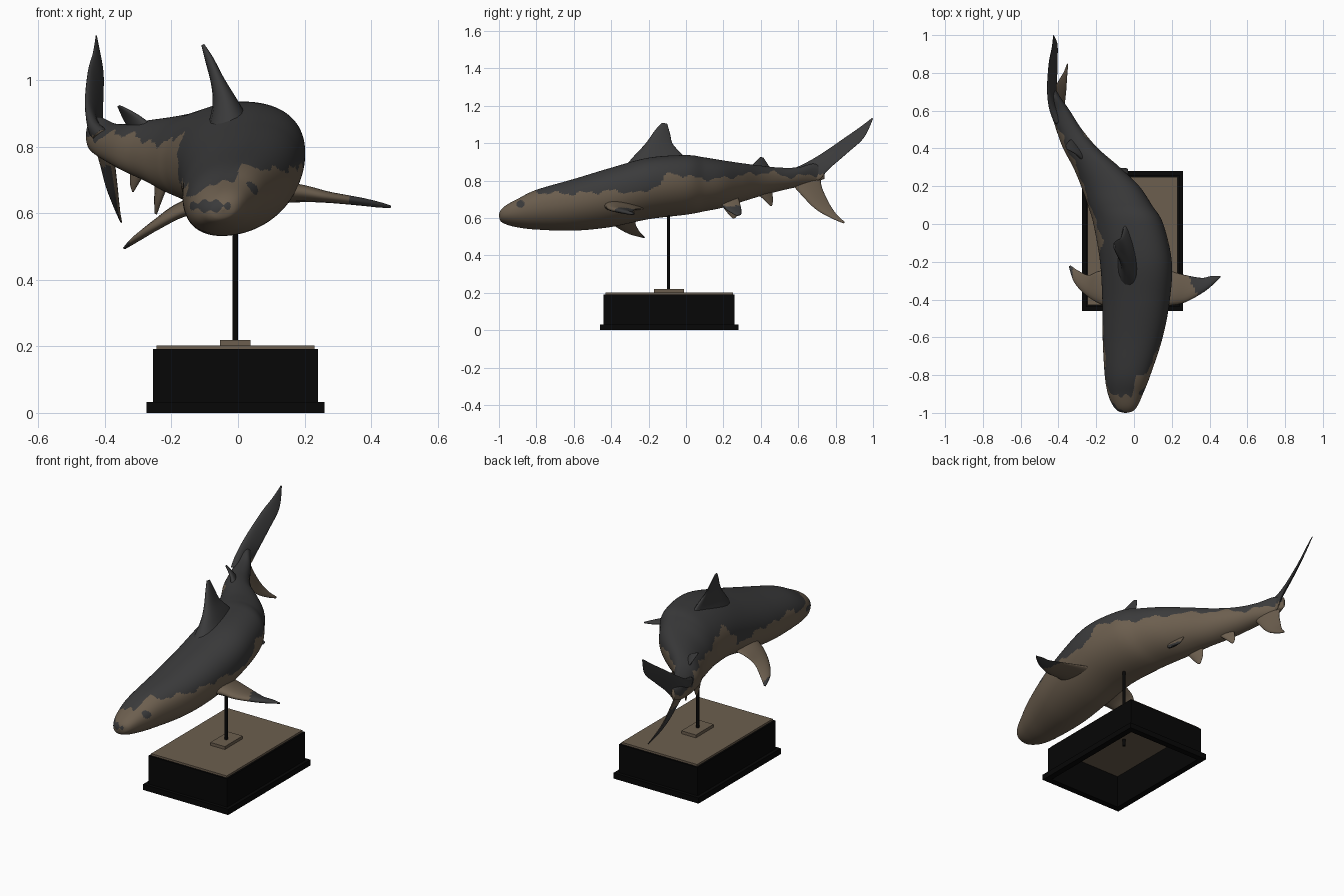
import bpy, bmesh, math
from mathutils import Vector

if "Cube" in bpy.data.objects:
    bpy.data.objects.remove(bpy.data.objects["Cube"])


def material(name, rgb):
    m = bpy.data.materials.new(name)
    m.use_nodes = True
    m.diffuse_color = (*rgb, 1)
    bsdf = m.node_tree.nodes["Principled BSDF"]
    bsdf.inputs["Base Color"].default_value = (*rgb, 1)
    bsdf.inputs["Roughness"].default_value = 0.8
    return m


GREY = material("slate grey", (0.043, 0.043, 0.044))
TAN = material("dull tan", (0.15, 0.113, 0.077))
BLACK = material("black", (0.002, 0.002, 0.002))


def finish(name, bm, mats, rule=None, smooth=True):
    """Turn a bmesh into an object, colouring faces by a rule on centre and normal."""
    bmesh.ops.recalc_face_normals(bm, faces=bm.faces)
    if rule:
        for f in bm.faces:
            f.material_index = int(rule(f.calc_center_median(), f.normal))
    mesh = bpy.data.meshes.new(name)
    bm.to_mesh(mesh)
    bm.free()
    for m in mats:
        mesh.materials.append(m)
    if smooth:
        mesh.shade_smooth()
    ob = bpy.data.objects.new(name, mesh)
    bpy.context.collection.objects.link(ob)


def spline(rows, steps):
    """Catmull-Rom interpolation through rows of numbers."""
    out = []
    last = len(rows) - 1
    for i in range(last):
        a, b, c, d = (rows[min(max(j, 0), last)] for j in range(i - 1, i + 3))
        for s in range(steps):
            t = s / steps
            out.append([q + t / 2 * (r - p + t * (2 * p - 5 * q + 4 * r - w
                        + t * (3 * (q - r) + w - p)))
                        for p, q, r, w in zip(a, b, c, d)])
    return out + [list(rows[-1])]


def loft(rings, caps=True):
    """Skin rings into a capped tube, or into a closed band without caps."""
    bm = bmesh.new()
    loops = [[bm.verts.new(p) for p in ring] for ring in rings]
    n = len(loops[0])
    ends = loops[1:] if caps else loops[1:] + loops[:1]
    for a, b in zip(loops, ends):
        for k in range(n):
            bm.faces.new((a[k], a[(k + 1) % n], b[(k + 1) % n], b[k]))
    if caps:
        bm.faces.new(loops[0])
        bm.faces.new(loops[-1])
    return bm


def lerp_table(table, v):
    for (a, p), (b, q) in zip(table, table[1:]):
        if v <= b:
            return p + (q - p) * max(0, (v - a) / (b - a))
    return table[-1][1]


# Body: y, right edge, left edge, belly height, back height
STATIONS = [
    (-1, -.05, -.04, .61, .62), (-.99, -.085, -.005, .583, .642),
    (-.96, -.112, .02, .567, .668), (-.9, -.138, .047, .552, .70),
    (-.8, -.155, .087, .541, .748), (-.6, -.166, .152, .536, .805),
    (-.4, -.168, .19, .556, .865), (-.2, -.18, .2, .598, .918),
    (0, -.215, .155, .622, .932), (.1, -.245, .095, .64, .92),
    (.2, -.28, .028, .66, .904), (.3, -.322, -.075, .69, .89),
    (.4, -.375, -.19, .72, .878), (.5, -.412, -.275, .746, .868),
    (.6, -.442, -.34, .768, .87), (.68, -.457, -.395, .785, .89),
    (.74, -.447, -.428, .81, .87)]

# Height of the wavy edge between dark back and pale belly, along the body
EDGE = [(-.88, .78), (-.82, .76), (-.78, .735), (-.6, .73), (-.4, .745),
        (-.24, .735), (-.14, .78), (-.09, .845), (0, .822), (.15, .805),
        (.3, .83), (.45, .845), (.55, .82), (.74, .835)]
# Height of that edge across the snout
SNOUT = [(-.15, .645), (-.1, .685), (-.01, .7), (.015, .76)]


def pale(c, normal):
    if Vector((c.y + .885, c.z - .675)).length < .02:       # eye spots
        return False
    wave = .008 * math.sin(c.y * 43) + .005 * math.sin(c.y * 97)
    edge = lerp_table(EDGE, c.y) + wave
    if c.y < -.76:
        edge = min(edge, lerp_table(SNOUT, c.x) + .006 * math.sin(c.x * 110))
        spot = Vector(((c.x + .085) / .055, (c.z - .622) / .017))
        if spot.length < 1 + .25 * math.sin(c.x * 170):     # snout patch
            return False
    elif c.x < -.1 and c.y < -.2:
        edge -= .05
    return c.z < edge


SIDES = 160
rings = []
for y, xr, xl, zb, zt in spline(STATIONS, 16):
    ring = []
    for k in range(SIDES):
        a = math.tau * k / SIDES
        c, s = math.cos(a), math.sin(a)
        dx = (xl - xr) / 2 * math.copysign(abs(c) ** .93, c)
        dz = (zt - zb) / 2 * math.copysign(abs(s) ** .93, s)
        # The body leans over to its right
        ring.append(((xl + xr) / 2 + dx, y, (zt + zb) / 2 + dz + .17 * dx))
    rings.append(ring)
finish("body", loft(rings), [GREY, TAN], pale)


# Fins: sections of leading point, trailing point and thickness
def fin(name, sections, rule):
    rings = []
    rows = spline(sections, 8)
    for i, row in enumerate(rows):
        lead, trail, thick = Vector(row[:3]), Vector(row[3:6]), row[6]
        before, after = rows[max(i - 1, 0)], rows[min(i + 1, len(rows) - 1)]
        span = Vector(after[:3]) + Vector(after[3:6]) - Vector(before[:3]) - Vector(before[3:6])
        normal = (trail - lead).cross(span).normalized()
        ring = []
        for k in range(20):
            a = math.tau * k / 20
            t = (1 - math.cos(a)) / 2
            h = math.sin(a) * (1.25 - .75 * t) * thick / 2
            ring.append(lead.lerp(trail, t) + normal * h)
        rings.append(ring)
    finish(name, loft(rings), [GREY, TAN], rule)


fin("dorsal_fin", [
    (-.02, -.34, .86, -.04, .03, .88, .14), (-.035, -.275, .935, -.05, -.015, .935, .08),
    (-.058, -.215, 1.0, -.068, -.07, .995, .045),
    (-.085, -.165, 1.07, -.09, -.085, 1.05, .026),
    (-.105, -.13, 1.108, -.107, -.1, 1.103, .01)], lambda c, n: False)
fin("second_dorsal_fin", [
    (-.25, .32, .85, -.33, .45, .86, .04), (-.3, .365, .893, -.345, .44, .883, .022),
    (-.355, .395, .924, -.363, .415, .922, .006)], lambda c, n: False)
fin("upper_tail_lobe", [
    (-.41, .53, .85, -.42, .7, .8, .05), (-.44, .61, .88, -.415, .72, .81, .042),
    (-.457, .715, .938, -.408, .765, .862, .026),
    (-.45, .85, 1.03, -.405, .86, .945, .016),
    (-.435, .93, 1.086, -.405, .95, 1.028, .011),
    (-.427, .995, 1.135, -.424, 1, 1.13, .004)], lambda c, n: c.z < .835)
fin("lower_tail_lobe", [
    (-.385, .54, .81, -.445, .72, .84, .04), (-.372, .62, .72, -.42, .725, .77, .03),
    (-.363, .69, .65, -.396, .765, .68, .022), (-.357, .77, .603, -.372, .805, .62, .014),
    (-.35, .84, .572, -.354, .85, .578, .005)],
    lambda c, n: c.z > .74 or n.x > -.1)
fin("left_pectoral_fin", [
    (.11, -.45, .67, .12, -.22, .65, .07), (.19, -.432, .665, .2, -.25, .65, .055),
    (.27, -.415, .65, .28, -.272, .645, .036), (.37, -.36, .637, .36, -.285, .633, .026),
    (.43, -.31, .626, .41, -.275, .626, .018),
    (.46, -.28, .62, .453, -.275, .62, .008)],
    lambda c, n: c.x < .31 - .5 * (c.y + .32))
fin("right_pectoral_fin", [
    (-.08, -.45, .63, -.1, -.23, .65, .06), (-.165, -.43, .605, -.19, -.25, .617, .045),
    (-.25, -.38, .56, -.24, -.27, .575, .034), (-.315, -.31, .52, -.29, -.25, .53, .022),
    (-.345, -.225, .495, -.335, -.22, .497, .008)], lambda c, n: c.x > -.325)
fin("right_pelvic_fin", [
    (-.21, .17, .7, -.25, .28, .71, .03), (-.235, .215, .635, -.25, .285, .645, .02),
    (-.245, .25, .597, -.25, .265, .6, .006)], lambda c, n: True)
fin("left_pelvic_fin", [
    (-.1, .17, .7, -.12, .28, .71, .03), (-.06, .21, .65, -.08, .295, .65, .02),
    (-.03, .27, .612, -.035, .295, .617, .006)], lambda c, n: c.z > .665)
fin("anal_fin", [
    (-.27, .37, .74, -.32, .46, .75, .025), (-.3, .425, .69, -.325, .465, .695, .015),
    (-.315, .45, .664, -.318, .46, .665, .005)], lambda c, n: True)


# Display stand: a stepped shell, open underneath, closed by a top plate
def rectangle(inset, z):
    x0, x1, y0, y1 = -.275 + inset, .26 - inset, -.46 + inset, .28 - inset
    return [(x0, y0, z), (x1, y0, z), (x1, y1, z), (x0, y1, z)]


shell = [(0, 0), (0, .032), (.02, .032), (.02, .192), (.035, .192), (.035, 0)]
finish("stand_base", loft([rectangle(*p) for p in shell], caps=False), [BLACK], smooth=False)
finish("stand_top", loft([rectangle(.03, .19), rectangle(.03, .203)]), [TAN], smooth=False)

bm = bmesh.new()
bmesh.ops.create_cube(bm, size=1)
bmesh.ops.scale(bm, verts=bm.verts, vec=(.091, .16, .019))
bmesh.ops.translate(bm, verts=bm.verts, vec=(-.008, -.092, .21))
finish("pole_plate", bm, [TAN], smooth=False)

bm = bmesh.new()
bmesh.ops.create_cone(bm, cap_ends=True, segments=16, radius1=.008, radius2=.008, depth=.49)
bmesh.ops.translate(bm, verts=bm.verts, vec=(-.008, -.094, .395))
finish("pole", bm, [BLACK], smooth=False)
